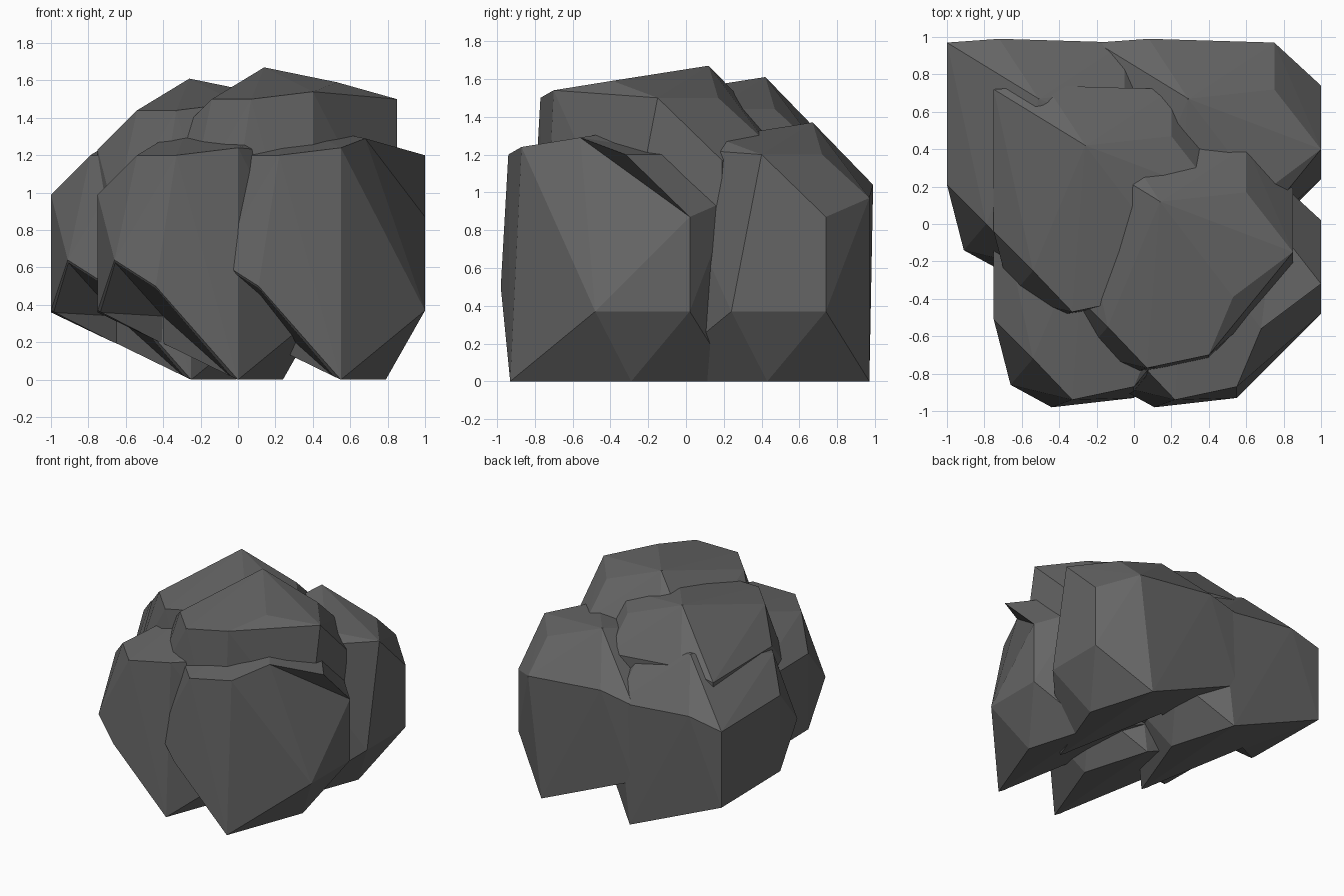
import bpy, bmesh, math

if "Cube" in bpy.data.objects:
    bpy.data.objects.remove(bpy.data.objects["Cube"])

# Corner points of one faceted boulder, flat-cut on left, right and back
lip_end, lip_back, lip_low = (0.13, -0.56, 1.29), (0.20, 0.0, 1.20), (0.45, 0.02, 0.87)
shoulder = (0.45, -0.32, 1.20)
body = [
    # upper corners
    (-0.26, -0.05, 1.37), lip_end, lip_back, lip_low,
    (0.0, -0.87, 1.24), (-0.33, -0.94, 1.20), (-0.54, -0.72, 1.20),
    (-0.75, -0.51, 0.99), (-0.75, 0.25, 0.98), (-0.47, 0.27, 1.04), (0.20, 0.25, 0.97),
    # middle corners
    (-0.66, -0.86, 0.64), (-0.44, -0.98, 0.50), (0.45, -0.48, 0.37),
    (0.45, 0.02, 0.37), (-0.75, -0.51, 0.37), (-0.75, 0.25, 0.36),
    # foot
    (0.0, -0.93, 0.0), (0.24, -0.29, 0.0), (0.08, 0.25, 0.0),
]
lip = [lip_end, lip_back, lip_low, shoulder]
# hollow under the front left edge
hollow = [
    (-0.66, -0.86, 0.63), (-0.44, -0.98, 0.49), (-0.01, -0.94, -0.01), (-0.74, -0.52, 0.36),
    (-0.40, -0.22, 0.34), (-0.40, -0.22, -0.05), (-0.50, -1.10, -0.05),
]

stone = bpy.data.materials.new("dark_stone")
stone.diffuse_color = (0.13, 0.13, 0.13, 1)
stone.use_nodes = True
stone.node_tree.nodes["Principled BSDF"].inputs["Base Color"].default_value = stone.diffuse_color


def add_hull(bm, points):
    verts = [bm.verts.new(p) for p in points]
    res = bmesh.ops.convex_hull(bm, input=verts)
    junk = {g for g in res["geom_interior"] + res["geom_unused"]
            if isinstance(g, bmesh.types.BMVert)}
    bmesh.ops.delete(bm, geom=list(junk), context='VERTS')


def hull_object(name, points):
    bm = bmesh.new()
    add_hull(bm, points)
    bmesh.ops.recalc_face_normals(bm, faces=bm.faces[:])
    mesh = bpy.data.meshes.new(name)
    bm.to_mesh(mesh)
    bm.free()
    obj = bpy.data.objects.new(name, mesh)
    bpy.context.collection.objects.link(obj)
    return obj


def boulder_mesh(points, extra=None):
    """Hull with the hollow carved out, plus an optional overhanging lip."""
    rock, cutter = hull_object("boulder", points), hull_object("hollow_cutter", hollow)
    cutter.hide_render = True
    mod = rock.modifiers.new("hollow", 'BOOLEAN')
    mod.operation, mod.solver, mod.object = 'DIFFERENCE', 'EXACT', cutter
    deps = bpy.context.evaluated_depsgraph_get()
    mesh = bpy.data.meshes.new_from_object(rock.evaluated_get(deps))
    bpy.data.objects.remove(rock)
    bpy.data.objects.remove(cutter)
    bm = bmesh.new()
    bm.from_mesh(mesh)
    if extra:
        add_hull(bm, extra)
    bmesh.ops.dissolve_limit(bm, angle_limit=math.radians(1.5),
                             verts=bm.verts[:], edges=bm.edges[:])
    bmesh.ops.recalc_face_normals(bm, faces=bm.faces[:])
    bm.to_mesh(mesh)
    bm.free()
    mesh.materials.clear()
    mesh.materials.append(stone)
    return mesh


notched = boulder_mesh(body, lip)
full = boulder_mesh(body + [shoulder])

# Pile of six copies: four on the ground, two stacked higher
places = {
    "front_left_rock": (full, (0, 0, 0)),
    "front_right_rock": (notched, (0.55, 0, 0)),
    "back_left_rock": (full, (-0.25, 0.72, 0)),
    "back_right_rock": (full, (0.55, 0.72, 0)),
    "upper_left_rock": (full, (0, 0.47, 0.24)),
    "top_rock": (full, (0.40, 0.17, 0.30)),
}
for name, (mesh, loc) in places.items():
    rock = bpy.data.objects.new(name, mesh)
    rock.location = loc
    bpy.context.collection.objects.link(rock)
